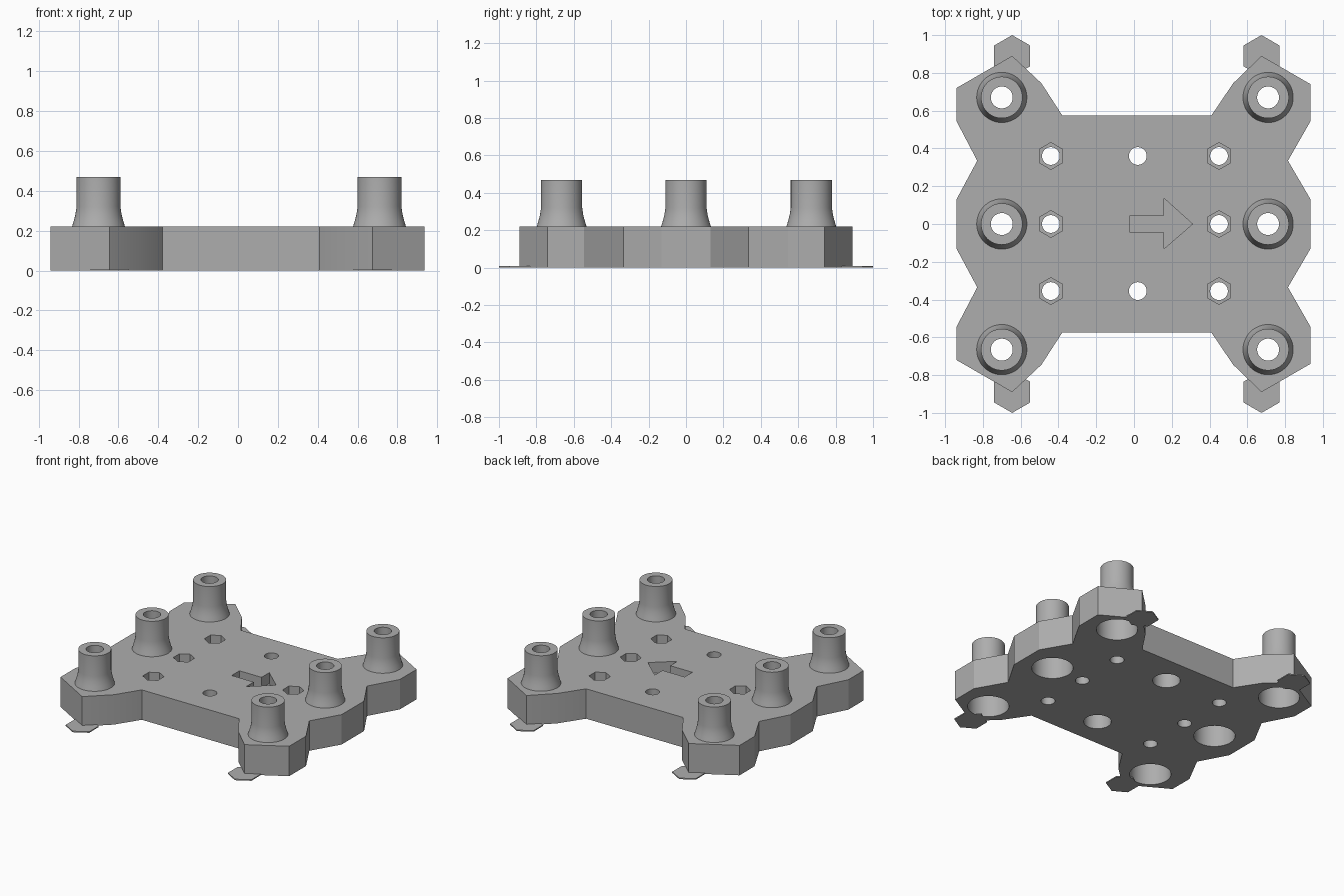
import bpy, bmesh, math

cube = bpy.data.objects.get("Cube")
if cube:
    bpy.data.objects.remove(cube, do_unlink=True)

GREY = (0.42, 0.42, 0.42, 1)
mat = bpy.data.materials.new("plain grey")
mat.use_nodes = True
mat.diffuse_color = GREY
mat.node_tree.nodes["Principled BSDF"].inputs["Base Color"].default_value = GREY

TOP, POST_TOP = 0.22, 0.47
BORE, POCKET = 0.058, 0.16
POST_X = (-0.70, 0.71)
POST_Y = (-0.665, 0, 0.67)
SEG = 48


def finish(bm, name):
    bmesh.ops.recalc_face_normals(bm, faces=bm.faces[:])
    mesh = bpy.data.meshes.new(name)
    bm.to_mesh(mesh)
    bm.free()
    mesh.materials.append(mat)
    obj = bpy.data.objects.new(name, mesh)
    bpy.context.collection.objects.link(obj)
    return obj


def prism(name, points, z0, z1):
    bm = bmesh.new()
    face = bm.faces.new([bm.verts.new((x, y, z0)) for x, y in points])
    out = bmesh.ops.extrude_face_region(bm, geom=[face])["geom"]
    verts = [g for g in out if isinstance(g, bmesh.types.BMVert)]
    bmesh.ops.translate(bm, verts=verts, vec=(0, 0, z1 - z0))
    return finish(bm, name)


def ring(x, y, r, n=SEG, turn=0.0):
    angles = [turn + math.tau * i / n for i in range(n)]
    return [(x + r * math.cos(a), y + r * math.sin(a)) for a in angles]


def hexagon(x, y, r):
    return ring(x, y, r, 6, math.pi / 6)


def smooth(obj):
    bpy.ops.object.select_all(action="DESELECT")
    obj.select_set(True)
    bpy.context.view_layer.objects.active = obj
    bpy.ops.object.shade_smooth_by_angle(angle=math.radians(25))


# Plate outline, back half, mirrored to the front
half = [(0.935, 0.13), (0.815, 0.335), (0.935, 0.545), (0.935, 0.74),
        (0.675, 0.89), (0.525, 0.745), (0.41, 0.575), (-0.38, 0.575),
        (-0.49, 0.745), (-0.645, 0.89), (-0.94, 0.72), (-0.94, 0.545),
        (-0.83, 0.335), (-0.94, 0.13)]
plate = prism("base_plate", half + [(x, -y) for x, y in reversed(half)], 0, TOP)


def cut(points, z0, z1):
    cutter = prism("cutter", points, z0, z1)
    mod = plate.modifiers.new("cut", "BOOLEAN")
    mod.operation, mod.solver, mod.object = "DIFFERENCE", "EXACT", cutter
    bpy.context.view_layer.objects.active = plate
    bpy.ops.object.modifier_apply(modifier=mod.name)
    bpy.data.objects.remove(cutter, do_unlink=True)


# Post bores, wide from below
for x in POST_X:
    for y in POST_Y:
        cut(ring(x, y, 0.138), -0.1, POCKET)
        cut(ring(x, y, BORE), -0.1, 0.4)

# Screw holes: hexagonal nut pockets above, centre pair with wide pockets below
for y in (-0.355, 0, 0.36):
    for x in (-0.44, 0.45):
        cut(ring(x, y, 0.047, 32), -0.1, 0.4)
        cut(hexagon(x, y, 0.071), 0.12, 0.4)
    if y:
        cut(ring(0.02, y, 0.047, 32), -0.1, 0.4)
        cut(ring(0.02, y, 0.092, 32), -0.1, POCKET)

# Recessed direction arrow
cut([(-0.02, -0.045), (0.16, -0.045), (0.16, -0.13), (0.31, 0),
     (0.16, 0.135), (0.16, 0.045), (-0.02, 0.045)], 0.14, 0.4)
smooth(plate)

# Hollow flared posts, turned from one profile
profile = [(0.133, TOP), (0.124, 0.25), (0.116, 0.28), (0.11, 0.32),
           (0.11, POST_TOP), (BORE, POST_TOP), (BORE, TOP)]
for side, x in zip(("right", "left"), POST_X):
    for place, y in zip(("front", "middle", "back"), POST_Y):
        bm = bmesh.new()
        rows = [[bm.verts.new((px, py, z)) for px, py in ring(x, y, r)]
                for r, z in profile]
        for a, b in zip(rows, rows[1:]):
            for i in range(SEG):
                j = (i + 1) % SEG
                bm.faces.new((a[i], a[j], b[j], b[i]))
        smooth(finish(bm, f"{place}_{side}_post"))

# Thin hexagonal corner tabs
for side, x in (("right", -0.645), ("left", 0.675)):
    for place, y in (("front", -0.89), ("back", 0.89)):
        prism(f"{place}_{side}_tab", hexagon(x, y, 0.11), 0, 0.008)
